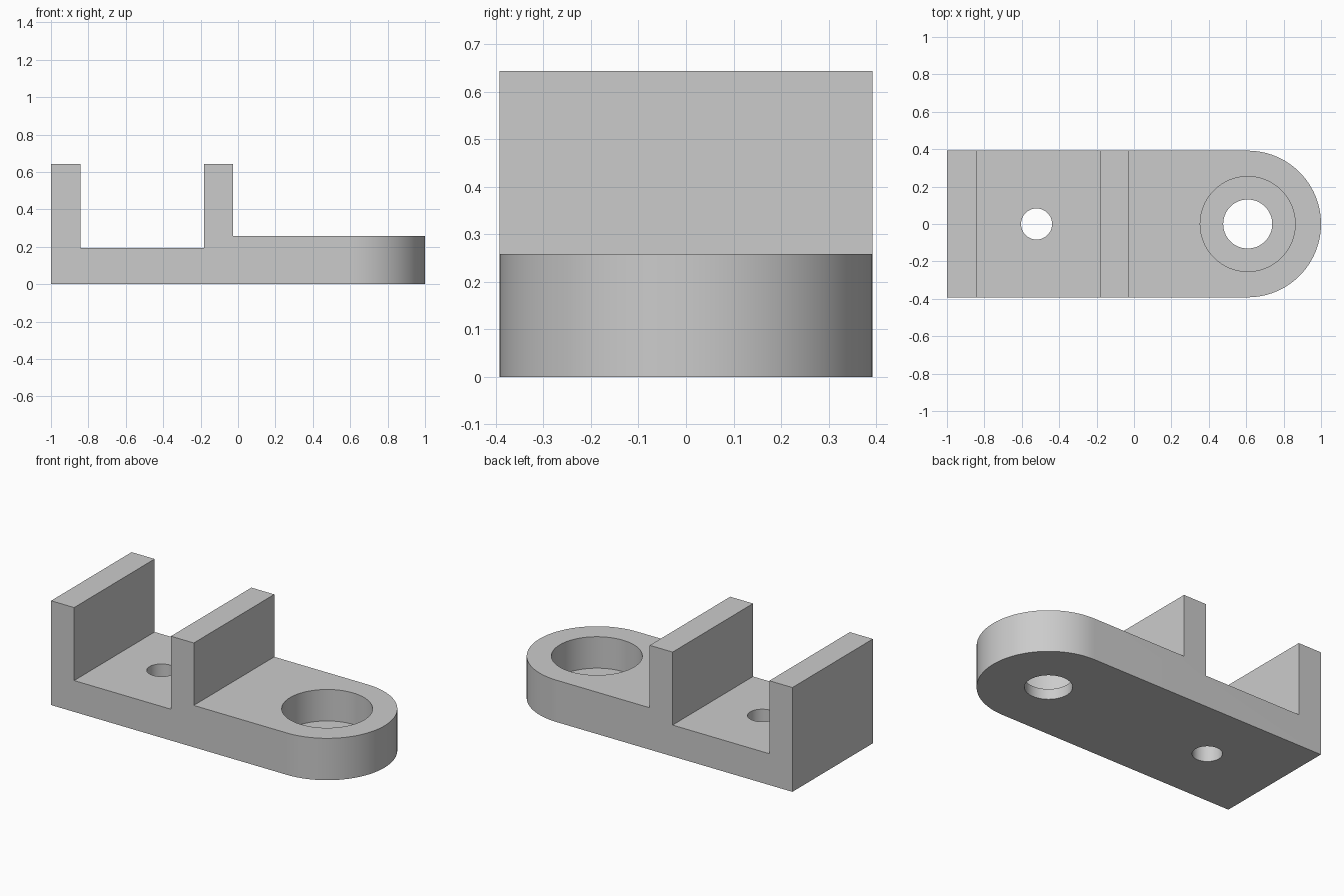
import bpy
import bmesh
from math import cos, sin, pi, radians
from mathutils import Vector

cube = bpy.data.objects.get("Cube")
if cube:
    bpy.data.objects.remove(cube, do_unlink=True)

# Main dimensions
HALF_WIDTH = 0.392
EYE_X = 1 - HALF_WIDTH      # centre of the rounded end
BOLT_X = -0.521             # centre of the small hole
WALL_TOP, CHANNEL, PAD = 0.643, 0.193, 0.258
BORE_FLOOR = 0.064
SEGMENTS = 96

grey = bpy.data.materials.new("light grey")
grey.use_nodes = True
colour = (0.6, 0.6, 0.6, 1)
grey.diffuse_color = colour
grey.node_tree.nodes["Principled BSDF"].inputs["Base Color"].default_value = colour


def prism(name, points, direction):
    """Closed solid made by sweeping a flat outline along a direction."""
    bm = bmesh.new()
    face = bm.faces.new([bm.verts.new(p) for p in points])
    swept = bmesh.ops.extrude_face_region(bm, geom=[face])
    verts = [g for g in swept["geom"] if isinstance(g, bmesh.types.BMVert)]
    bmesh.ops.translate(bm, verts=verts, vec=Vector(direction))
    bmesh.ops.recalc_face_normals(bm, faces=bm.faces)
    mesh = bpy.data.meshes.new(name)
    bm.to_mesh(mesh)
    bm.free()
    mesh.materials.append(grey)
    obj = bpy.data.objects.new(name, mesh)
    bpy.context.collection.objects.link(obj)
    return obj


def arc(cx, radius, start, end, steps, z):
    angles = [start + (end - start) * i / steps for i in range(steps + 1)]
    return [(cx + radius * cos(a), radius * sin(a), z) for a in angles]


def hole(name, cx, radius, z):
    return prism(name, arc(cx, radius, 0, 2 * pi, SEGMENTS, z)[:-1], (0, 0, 1))


def cut(target, cutter, operation):
    cutter.hide_render = True
    mod = target.modifiers.new(cutter.name, "BOOLEAN")
    mod.operation = operation
    mod.solver = "EXACT"
    mod.object = cutter
    bpy.context.view_layer.objects.active = target
    bpy.ops.object.modifier_apply(modifier=mod.name)
    bpy.data.objects.remove(cutter, do_unlink=True)


# Stepped side profile: end wall, channel, middle wall, pad
profile = [(-1.1, 0), (1.1, 0), (1.1, PAD), (-0.027, PAD), (-0.027, WALL_TOP),
           (-0.183, WALL_TOP), (-0.183, CHANNEL), (-0.843, CHANNEL),
           (-0.843, WALL_TOP), (-1.1, WALL_TOP)]
bracket = prism("bracket", [(x, -0.5, z) for x, z in profile], (0, 1, 0))

# Trim to the plan outline with one rounded end
outline = [(-1, HALF_WIDTH, -0.2), (-1, -HALF_WIDTH, -0.2)]
outline += arc(EYE_X, HALF_WIDTH, -pi / 2, pi / 2, SEGMENTS // 2, -0.2)
cut(bracket, prism("plan_outline", outline, (0, 0, 1)), "INTERSECT")

# Counterbore, its through hole, and the small bolt hole
cut(bracket, hole("counterbore", EYE_X, 0.254, BORE_FLOOR), "DIFFERENCE")
cut(bracket, hole("through_hole", EYE_X, 0.131, -0.2), "DIFFERENCE")
cut(bracket, hole("bolt_hole", BOLT_X, 0.083, -0.2), "DIFFERENCE")

# Smooth the curved walls, keep the edges sharp
bpy.ops.object.select_all(action="DESELECT")
bracket.select_set(True)
bpy.context.view_layer.objects.active = bracket
bpy.ops.object.shade_smooth_by_angle(angle=radians(30))
